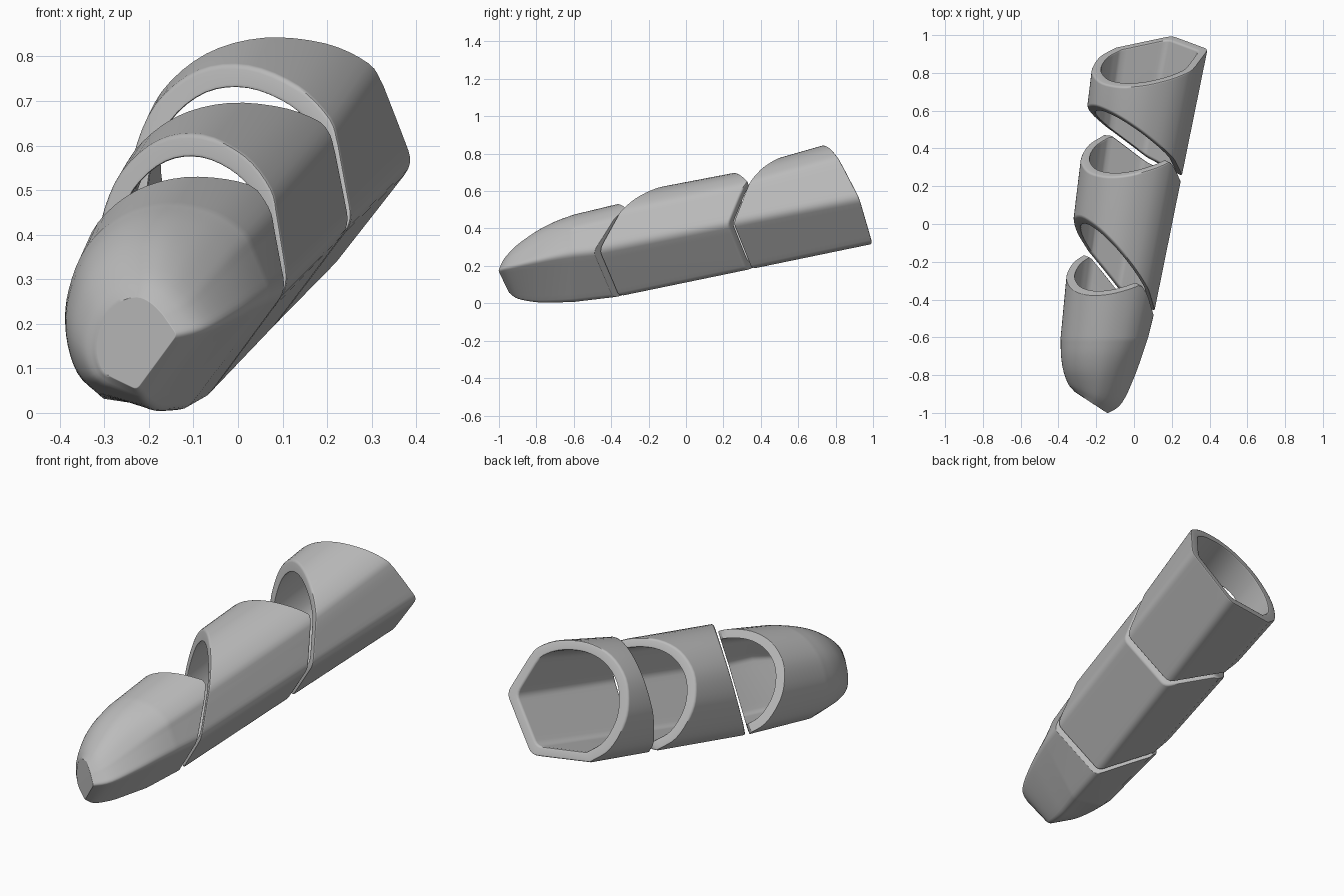
import bpy, bmesh, math
from mathutils import Vector

cube = bpy.data.objects.get("Cube")
if cube:
    bpy.data.objects.remove(cube)

grey = bpy.data.materials.new("plain grey")
grey.use_nodes = True
COLOUR = (0.5, 0.5, 0.5, 1)
grey.diffuse_color = COLOUR
grey.node_tree.nodes["Principled BSDF"].inputs["Base Color"].default_value = COLOUR

WALL = 0.83      # inner section relative to outer
GAP = 0.028      # gap between neighbouring segments
ROUND = 0.03     # size of the rounded long corners


def spline(pts, steps):
    """Catmull-Rom curve through points of any dimension."""
    pts = [Vector(p) for p in pts]
    ext = [2 * pts[0] - pts[1]] + pts + [2 * pts[-1] - pts[-2]]
    out = []
    for a, b, c, d in zip(ext, ext[1:], ext[2:], ext[3:]):
        for i in range(steps):
            t = i / steps
            out.append(0.5 * (2 * b + (c - a) * t + (2 * a - 5 * b + 4 * c - d) * t ** 2
                              + (3 * b - a - 3 * c + d) * t ** 3))
    return out + [pts[-1]]


def line(a, b, steps):
    return [a.lerp(b, i / steps) for i in range(steps)]


def corner(before, at, after):
    """Rounded corner as a short quadratic curve."""
    a = at + (before - at).normalized() * ROUND
    b = at + (after - at).normalized() * ROUND
    return [a.lerp(at, t).lerp(at.lerp(b, t), t) for t in (0, 0.25, 0.5, 0.75, 1)]


def make_section(side, keel, heel, back):
    """Flat sides meeting at rounded corners, closed by a curved back."""
    side, keel, heel = Vector(side), Vector(keel), Vector(heel)
    arc = spline(back + [heel], 4)
    at_keel, at_side = corner(heel, keel, side), corner(keel, side, arc[0])
    return (at_side[:-1] + line(at_side[-1], arc[0], 6) + arc[:-1]
            + line(heel, at_keel[0], 8) + at_keel[:-1] + line(at_keel[-1], at_side[0], 9))


# Cross-sections at the wide end, near the tip, and at the tip
flank = [(-0.115, 0.24), (-0.208, 0.158), (-0.254, 0.05), (-0.262, -0.05)]
ridge = [(0.224, 0.15), (0.2, 0.2), (0.12, 0.25), (0, 0.27)]
heel_turn, heel = (-0.232, -0.16), (-0.165, -0.23)
wide_section = make_section((0.268, -0.03), (0.087, -0.257), heel, ridge + flank + [heel_turn])
narrow_section = make_section((0.268, 0.035), (0.048, -0.257), heel, ridge + flank + [heel_turn])
tip_section = make_section((0.27, 0.055), (0, -0.257), (-0.175, -0.185),
                           [(0.2, 0.14), (0.165, 0.18), (0.09, 0.24), (0, 0.27)]
                           + flank + [(-0.23, -0.14)])


def plane(a, b, c, bow=0):
    """Slanted cut across the axis, optionally bowed up and down."""
    return lambda p: a + b * p.x + c * p.y + bow * abs(p.y)


def cut_ring(cut, scale=1, arch=(1, 0)):
    """Section trimmed by a cut, on the tilted, widening axis."""
    ring = []
    for wide, narrow in zip(wide_section, narrow_section):
        p = wide * scale
        for _ in range(2):
            y = cut(p)
            p = wide.lerp(narrow, (1 - y) / 1.5) * scale
        y = cut(p)
        s = 1 + 0.15 * y
        rise = arch[0] + arch[1] * y if p.y > 0 else 1
        ring.append((-0.06 + 0.162 * y + s * p.x, y, 0.365 + 0.245 * y + s * p.y * rise))
    return ring


def fit_ring(station, scale=1):
    """Fit the blended section to a box at one station, slanted across x."""
    y, slant, x0, x1, z0, z1, blend = station
    mid, out = (x0 + x1) / 2, []
    for a, b in zip(narrow_section, tip_section):
        p = a.lerp(b, blend) * scale
        x = mid + p.x * (x1 - x0) / 0.522
        z = z0 + (p.y + 0.25) * (z1 - z0) / 0.52
        out.append((x, y + slant * (mid - x), z))
    return out


def build(name, rings, closed):
    """Skin rings; either join last to first or cap both ends."""
    bm = bmesh.new()
    loops = [[bm.verts.new(co) for co in ring] for ring in rings]
    n = len(wide_section)
    pairs = list(zip(loops, loops[1:])) + ([(loops[-1], loops[0])] if closed else [])
    for a, b in pairs:
        for i in range(n):
            j = (i + 1) % n
            bm.faces.new((a[i], a[j], b[j], b[i]))
    if not closed:
        bm.faces.new(loops[0])
        bm.faces.new(loops[-1])
    bmesh.ops.recalc_face_normals(bm, faces=bm.faces)
    # Soften the rims
    sharp = [e for e in bm.edges if e.calc_face_angle(0) > math.radians(40)]
    bmesh.ops.bevel(bm, geom=sharp, offset=0.01, segments=2, profile=0.5,
                    affect='EDGES', clamp_overlap=True)
    mesh = bpy.data.meshes.new(name)
    bm.to_mesh(mesh)
    bm.free()
    mesh.materials.append(grey)
    obj = bpy.data.objects.new(name, mesh)
    bpy.context.collection.objects.link(obj)
    bpy.ops.object.select_all(action='DESELECT')
    obj.select_set(True)
    bpy.context.view_layer.objects.active = obj
    bpy.ops.object.shade_smooth_by_angle(angle=math.radians(35))
    weighted = obj.modifiers.new("weighted normals", 'WEIGHTED_NORMAL')
    weighted.keep_sharp = True


def meet(front_of_next, back):
    """Rear cut that follows the next segment, then opens upward."""
    return lambda p: min(front_of_next(p) - GAP, back(p))


# Slanted cuts
base_front = plane(0.437, -0.7, 0.2, 0.05)
base_back = plane(0.862, 0.2, -0.47)
middle_front = plane(-0.222, -0.96, 0.35)
middle_back = meet(base_front, plane(0.395, 0.22, -0.5))
tip_back = meet(middle_front, plane(-0.235, 0.2, -0.5))

# Open tube segments
for name, front, back, arch in (("base_segment", base_front, base_back, (1, 0)),
                                ("middle_segment", middle_front, middle_back, (1.05, -0.35))):
    build(name, [cut_ring(front, 1, arch), cut_ring(back, 1, arch),
                 cut_ring(back, WALL, arch), cut_ring(front, WALL, arch)], True)

# Tapered tip segment with a flat slanted end and a hollow inside
stations = spline([(-0.6, 0, -0.386, 0.075, 0.01, 0.474, 0.1),
                   (-0.7, 0, -0.384, 0.042, 0.006, 0.437, 0.45),
                   (-0.8, 0.08, -0.37, 0.0, 0.006, 0.385, 0.8),
                   (-0.9, 0.35, -0.345, -0.065, 0.024, 0.312, 1),
                   (-0.945, 0.65, -0.315, -0.14, 0.055, 0.26, 1)], 4)
outer = [fit_ring(s) for s in reversed(stations)]
hollow = [fit_ring(stations[0], WALL), fit_ring(stations[8], 0.7)]
build("tip_segment", outer + [cut_ring(tip_back), cut_ring(tip_back, WALL)] + hollow, False)
